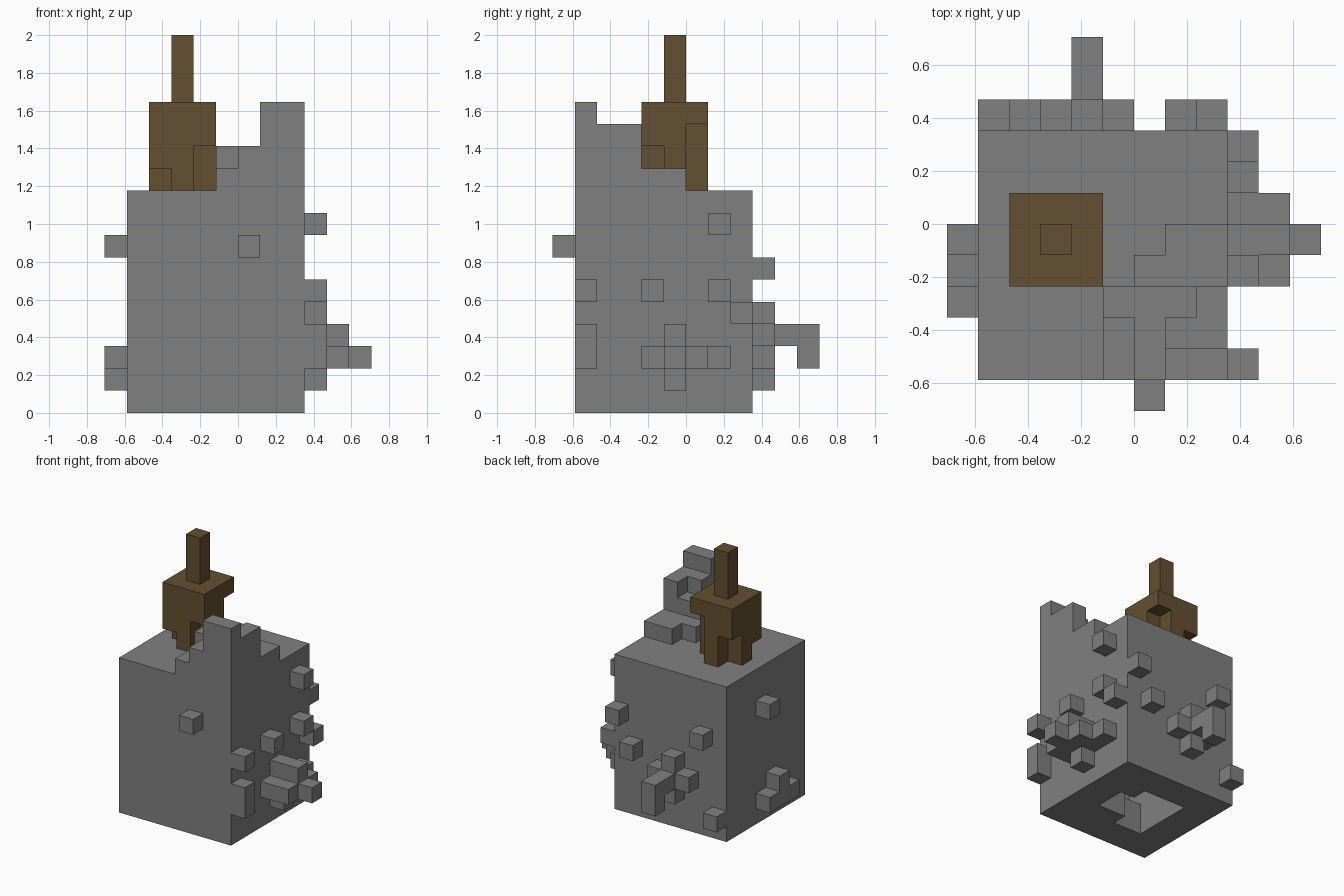
import bpy, bmesh
from itertools import product
from mathutils import Vector

if "Cube" in bpy.data.objects:
    bpy.data.objects.remove(bpy.data.objects["Cube"], do_unlink=True)

U = 2 / 17  # edge of one block


def material(name, rgb):
    m = bpy.data.materials.new(name)
    m.use_nodes = True
    m.diffuse_color = (*rgb, 1)
    m.node_tree.nodes["Principled BSDF"].inputs["Base Color"].default_value = (*rgb, 1)
    return m


def cells(box):
    """Blocks inside x0, x1, y0, y1, z0, z1."""
    x0, x1, y0, y1, z0, z1 = box
    return set(product(range(x0, x1), range(y0, y1), range(z0, z1)))


def block_part(name, mat, boxes, cuts=()):
    """Union of boxes minus cuts, as a clean shell of flat faces."""
    solid = set().union(*map(cells, boxes)) - set().union(*map(cells, cuts))
    bm = bmesh.new()
    for cell in solid:
        centre = Vector(cell) + Vector((.5, .5, .5))
        for axis, sign in product(range(3), (-1, 1)):
            step = [0, 0, 0]
            step[axis] = sign
            if tuple(c + s for c, s in zip(cell, step)) in solid:
                continue
            n = Vector(step) / 2
            a = Vector((n.y, n.z, n.x))
            b = n.cross(a) * 2
            ring = [a + b, b - a, -a - b, a - b]
            bm.faces.new([bm.verts.new((centre + n + r) * U) for r in ring])
    bmesh.ops.remove_doubles(bm, verts=bm.verts, dist=U / 100)
    bmesh.ops.dissolve_limit(bm, angle_limit=.01, verts=bm.verts, edges=bm.edges)
    bmesh.ops.triangulate(bm, faces=[f for f in bm.faces if len(f.verts) > 4])
    me = bpy.data.meshes.new(name)
    bm.to_mesh(me)
    bm.free()
    me.materials.append(mat)
    ob = bpy.data.objects.new(name, me)
    bpy.context.collection.objects.link(ob)
    return ob


def cube(x, y, z):
    return (x, x + 1, y, y + 1, z, z + 1)


stone = material("grey stone", (.216, .216, .216))
wood = material("brown wood", (.127, .08, .031))

# Main block with a stepped peak on the front corner and a hollow underneath
block_part("stone_body", stone, [
    (-5, 3, -5, 3, 0, 10),
    (-1, 3, -5, -2, 10, 11), (0, 3, -2, -1, 10, 11), (1, 3, -1, 0, 10, 11),
    (0, 3, -5, -2, 11, 12), (-1, 0, -3, -2, 11, 12),
    (1, 3, -5, -3, 12, 13), (2, 3, -3, -2, 12, 13),
    (1, 3, -5, -4, 13, 14),
], cuts=[
    (-3, 1, -2, 0, 0, 6), (-3, 0, 0, 1, 0, 6),
    (-3, -1, -3, -2, 0, 6), (-3, 1, -4, -2, 2, 6),
])

# Loose stones on each side
block_part("front_stone", stone, [cube(0, -6, 7)])
block_part("left_stones", stone, [
    cube(3, 1, 8), cube(3, -5, 5), cube(3, -2, 5), cube(3, 1, 5), cube(3, 2, 4),
    (3, 4, -5, -4, 2, 4),
])
block_part("left_cluster", stone, [
    (3, 5, -2, 1, 2, 3), (3, 5, -1, 0, 3, 4),
    cube(5, -1, 2), cube(3, 1, 2), cube(3, -1, 1),
])
block_part("right_stones", stone, [
    cube(-6, -1, 7), (-6, -5, -3, 0, 1, 2), cube(-6, -2, 2),
])
block_part("back_stones", stone, [
    cube(2, 3, 6), cube(1, 3, 4), cube(-4, 3, 6), cube(-5, 3, 1),
])
block_part("back_cluster", stone, [
    (-2, -1, 3, 4, 2, 5), (-3, 0, 3, 4, 3, 4),
    (-2, -1, 4, 6, 3, 4), cube(-2, 5, 2),
])

# Wooden stump: columns of uneven depth form its roots
root_bottoms = [(11, 10, 12), (10, 10, 10), (12, 10, 13)]
block_part("wooden_stump", wood, [
    (i - 4, i - 3, j - 2, j - 1, low, 14)
    for j, row in enumerate(root_bottoms) for i, low in enumerate(row)
])
block_part("wooden_stem", wood, [(-3, -2, -1, 0, 14, 17)])
